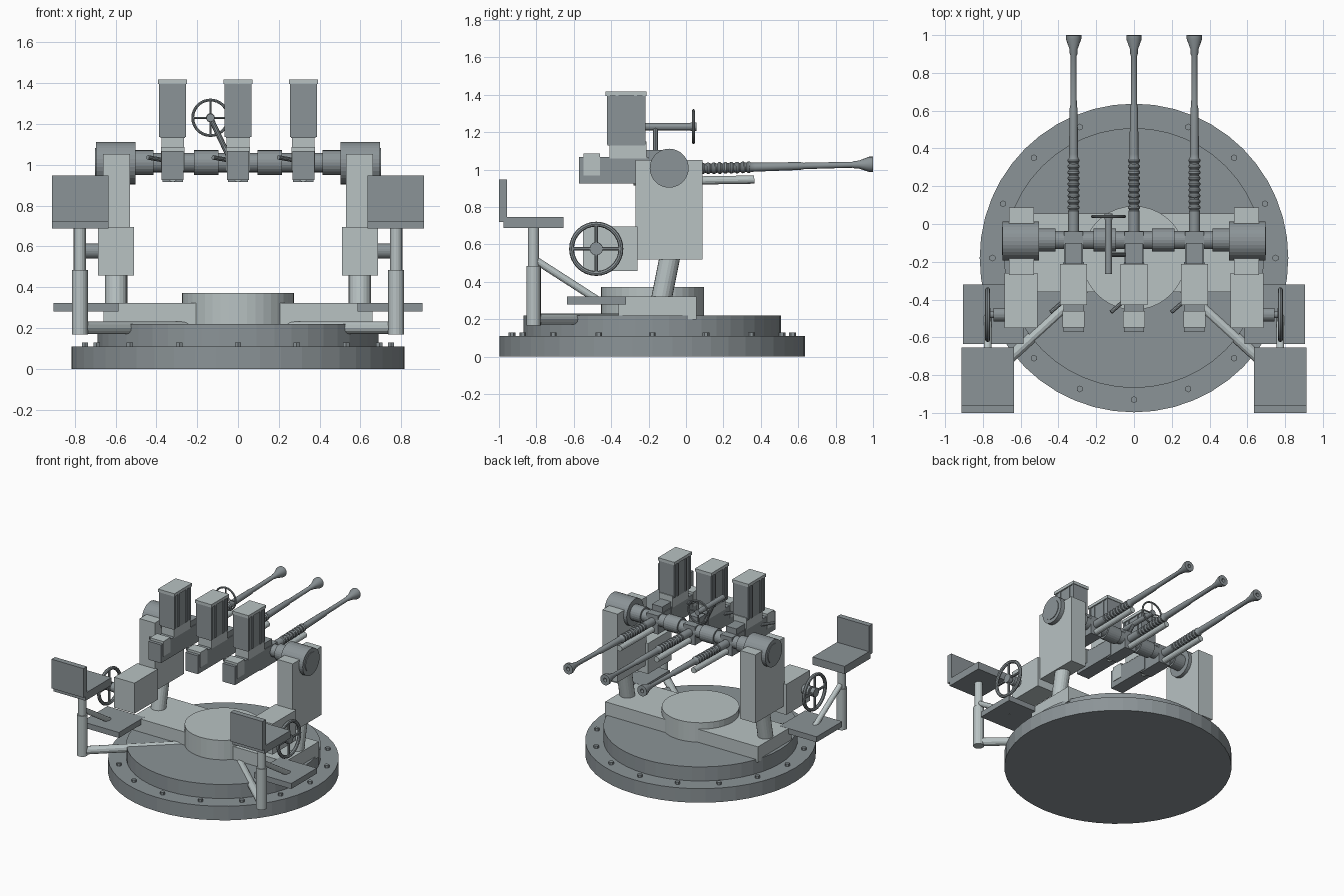
import bpy, bmesh, math
from mathutils import Vector, Matrix

if "Cube" in bpy.data.objects:
    bpy.data.objects.remove(bpy.data.objects["Cube"])


def paint(name, rgb):
    m = bpy.data.materials.new(name)
    m.diffuse_color = (*rgb, 1)
    m.use_nodes = True
    m.node_tree.nodes["Principled BSDF"].inputs["Base Color"].default_value = m.diffuse_color
    return m


DARK = paint("dark_steel", (0.26, 0.295, 0.31))
LIGHT = paint("light_steel", (0.48, 0.54, 0.545))


def finish(bm, name, mat, smooth=False):
    bmesh.ops.recalc_face_normals(bm, faces=bm.faces)
    me = bpy.data.meshes.new(name)
    bm.to_mesh(me)
    bm.free()
    me.materials.append(mat)
    ob = bpy.data.objects.new(name, me)
    bpy.context.collection.objects.link(ob)
    if smooth:
        bpy.context.view_layer.objects.active = ob
        bpy.ops.object.select_all(action='DESELECT')
        ob.select_set(True)
        bpy.ops.object.shade_smooth_by_angle(angle=math.radians(35))
    return ob


def box(name, x0, x1, y0, y1, z0, z1, mat=DARK):
    bm = bmesh.new()
    bmesh.ops.create_cube(bm, size=1)
    bmesh.ops.scale(bm, vec=(abs(x1 - x0), y1 - y0, z1 - z0), verts=bm.verts)
    bmesh.ops.translate(bm, vec=((x0 + x1) / 2, (y0 + y1) / 2, (z0 + z1) / 2), verts=bm.verts)
    return finish(bm, name, mat)


def rod(name, a, b, r, n=16, mat=DARK):
    a, b = Vector(a), Vector(b)
    d = b - a
    m = Matrix.Translation((a + b) / 2) @ d.to_track_quat('Z', 'Y').to_matrix().to_4x4()
    bm = bmesh.new()
    bmesh.ops.create_cone(bm, cap_ends=True, segments=n, radius1=r, radius2=r, depth=d.length, matrix=m)
    return finish(bm, name, mat)


def lathe(name, origin, axis, profile, n=20, closed=False, mat=DARK):
    """Revolve (distance along axis, radius) points around an axis."""
    m = Matrix.Translation(origin) @ Vector(axis).to_track_quat('Z', 'Y').to_matrix().to_4x4()
    bm = bmesh.new()
    rings = [[bm.verts.new(m @ Vector((r * math.cos(2 * math.pi * i / n), r * math.sin(2 * math.pi * i / n), t)))
              for i in range(n)] for t, r in profile]
    pairs = list(zip(rings, rings[1:])) + ([(rings[-1], rings[0])] if closed else [])
    for p, q in pairs:
        for i in range(n):
            j = (i + 1) % n
            bm.faces.new((p[i], p[j], q[j], q[i]))
    if not closed:
        bm.faces.new(rings[0])
        bm.faces.new(rings[-1])
    return finish(bm, name, mat, smooth=True)


def wheel(name, c, axis, u, v, radius, tube, hub):
    """Rim, four spokes and a hub."""
    c, u, v, axis = Vector(c), Vector(u), Vector(v), Vector(axis)
    ring = [(tube * math.sin(k * math.pi / 4), radius - tube + tube * math.cos(k * math.pi / 4)) for k in range(8)]
    lathe(name + "_rim", c, axis, ring, 32, closed=True)
    for d in (u, v):
        rod(name + "_spoke", c - d * (radius - tube), c + d * (radius - tube), tube * 0.7, 8)
    rod(name + "_hub", c - axis * 0.015, c + axis * 0.015, hub, 16)


# Round base, turntable, hub and bolts
CY = -0.18
rod("base_plate", (0, CY, 0), (0, CY, 0.11), 0.817, 48)
rod("turntable", (0, CY, 0.11), (0, CY, 0.22), 0.688, 48)
rod("hub", (0, CY, 0.21), (0, CY, 0.372), 0.275, 40, LIGHT)
for i in range(16):
    a = 2 * math.pi * i / 16
    x, y = 0.75 * math.cos(a), CY + 0.75 * math.sin(a)
    rod("base_bolt", (x, y, 0.1), (x, y, 0.13), 0.018, 6)
box("cross_arm", -0.66, 0.66, -0.36, 0.055, 0.2, 0.322, LIGHT)

# Supports, seats and handwheels on both sides
for s in (-1, 1):
    rod("support_leg", (s * 0.597, -0.133, 0.3), (s * 0.597, -0.085, 0.54), 0.055, 20, LIGHT)
    box("side_support", s * 0.662, s * 0.53, -0.27, 0.088, 0.52, 1.053, LIGHT)
    rod("trunnion_drum", (s * 0.695, -0.09, 1.008), (s * 0.503, -0.09, 1.008), 0.104, 32)
    rod("trunnion_cap", (s * 0.69, -0.09, 1.008), (s * 0.7, -0.09, 1.008), 0.075, 28)
    box("gearbox", s * 0.685, s * 0.51, -0.55, -0.26, 0.458, 0.696, LIGHT)

    rod("handwheel_bearing", (s * 0.68, -0.48, 0.577), (s * 0.745, -0.48, 0.577), 0.036, 20)
    rod("handwheel_axle", (s * 0.74, -0.48, 0.577), (s * 0.785, -0.48, 0.577), 0.018, 12)
    wheel("handwheel", (s * 0.775, -0.48, 0.577), (1, 0, 0), (0, 1, 0), (0, 0, 1), 0.145, 0.013, 0.035)

    box("seat", s * 0.912, s * 0.635, -0.975, -0.655, 0.687, 0.747)
    box("seat_back", s * 0.912, s * 0.635, -1.0, -0.957, 0.72, 0.948)
    rod("seat_post", (s * 0.775, -0.815, 0.45), (s * 0.775, -0.815, 0.69), 0.03, 16, LIGHT)
    rod("post_sleeve", (s * 0.775, -0.815, 0.168), (s * 0.775, -0.815, 0.485), 0.039, 16, LIGHT)
    rod("seat_arm", (s * 0.775, -0.815, 0.201), (s * 0.2, -0.29, 0.201), 0.03, 12, LIGHT)
    rod("footrest_strut", (s * 0.775, -0.81, 0.52), (s * 0.775, -0.46, 0.295), 0.02, 12, LIGHT)
    box("footrest", s * 0.905, s * 0.585, -0.635, -0.32, 0.28, 0.323)

# Stepped cross shaft carrying the guns
rod("cross_shaft", (-0.52, -0.085, 1.01), (0.52, -0.085, 1.01), 0.047, 24)
for x0, x1 in ((-0.51, -0.415), (-0.215, -0.095), (0.095, 0.215), (0.415, 0.51)):
    rod("shaft_collar", (x0, -0.085, 1.01), (x1, -0.085, 1.01), 0.061, 24)

# Barrel profile with spring coils, taper and flared muzzle
barrel = [(0, 0.03), (0.17, 0.03)]
for k in range(9):
    t = 0.175 + k * 0.031
    barrel += [(t, 0.025), (t + 0.008, 0.031), (t + 0.017, 0.031), (t + 0.025, 0.025)]
barrel += [(0.47, 0.024), (0.71, 0.021), (0.73, 0.017), (0.99, 0.016), (1.0, 0.02), (1.025, 0.021),
           (1.08, 0.041), (1.1, 0.041), (1.1, 0.014), (1.06, 0.012)]
aim = Vector((0, 1.1, 0.027)).normalized()

for x in (-0.32, 0, 0.32):
    lathe("barrel", (x, -0.1, 1.002), aim, barrel, 16)
    rod("gas_tube", (x, -0.28, 0.937), (x, 0.365, 0.947), 0.022, 14, LIGHT)
    box("receiver", x - 0.054, x + 0.054, -0.572, -0.2, 0.925, 1.068)
    box("receiver_front", x - 0.05, x + 0.05, -0.25, -0.04, 0.915, 1.06)
    box("rear_block", x - 0.058, x + 0.058, -0.548, -0.46, 0.97, 1.086, LIGHT)
    box("feed_block", x - 0.056, x + 0.056, -0.41, -0.21, 1.06, 1.15, LIGHT)
    box("feed_cover", x - 0.045, x + 0.045, -0.25, -0.1, 1.04, 1.105)
    box("magazine", x - 0.06, x + 0.06, -0.42, -0.22, 1.13, 1.4)
    for y in (-0.415, -0.37, -0.27, -0.225):
        box("magazine_rib", x - 0.066, x + 0.066, y - 0.008, y + 0.008, 1.135, 1.4)
    box("magazine_cap", x - 0.071, x + 0.071, -0.43, -0.212, 1.395, 1.418, LIGHT)
    rod("cocking_handle", (x - 0.045, -0.4, 1.022), (x - 0.122, -0.467, 1.036), 0.011, 10)

# Ring sight on its rod and bracket
rod("sight_rod", (-0.135, -0.265, 1.23), (-0.135, 0.04, 1.23), 0.02, 14)
rod("sight_bracket", (-0.135, -0.163, 1.23), (-0.045, -0.163, 1.04), 0.013, 10)
wheel("sight", (-0.135, 0.04, 1.23), (0, 1, 0), (1, 0, 0), (0, 0, 1), 0.094, 0.007, 0.022)
